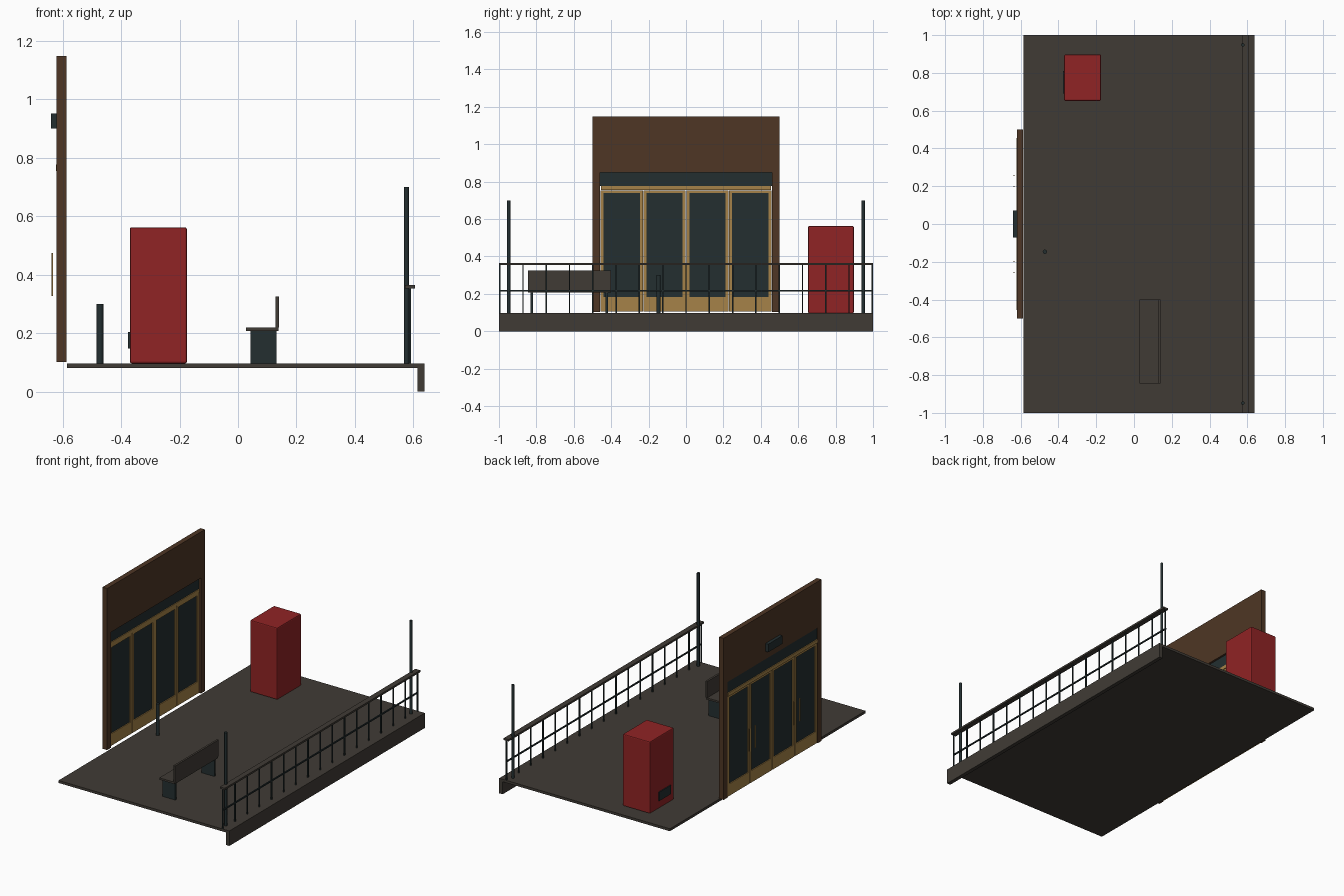
import bpy
import bmesh
import math

if "Cube" in bpy.data.objects:
    bpy.data.objects.remove(bpy.data.objects["Cube"])


def material(name, rgb):
    m = bpy.data.materials.new(name)
    m.diffuse_color = (*rgb, 1.0)
    m.use_nodes = True
    m.node_tree.nodes["Principled BSDF"].inputs["Base Color"].default_value = m.diffuse_color
    return m


STONE = material("grey brown deck", (0.051, 0.044, 0.036))
DARK = material("dark metal and glass", (0.017, 0.028, 0.030))
BROWN = material("brown wall", (0.077, 0.037, 0.018))
GOLD = material("brass", (0.38, 0.225, 0.065))
RED = material("red", (0.28, 0.017, 0.018))


def finish(name, bm, mat):
    me = bpy.data.meshes.new(name)
    bm.to_mesh(me)
    bm.free()
    me.materials.append(mat)
    ob = bpy.data.objects.new(name, me)
    bpy.context.collection.objects.link(ob)
    return ob


def boxes(name, spans, mat):
    """One object from boxes given as (x0, x1, y0, y1, z0, z1)."""
    bm = bmesh.new()
    for x0, x1, y0, y1, z0, z1 in spans:
        vs = bmesh.ops.create_cube(bm, size=1)["verts"]
        bmesh.ops.scale(bm, vec=(x1 - x0, y1 - y0, z1 - z0), verts=vs)
        bmesh.ops.translate(bm, vec=((x0 + x1) / 2, (y0 + y1) / 2, (z0 + z1) / 2), verts=vs)
    return finish(name, bm, mat)


def pole(name, x, y, z0, z1, r, mat):
    bm = bmesh.new()
    vs = bmesh.ops.create_cone(bm, cap_ends=True, segments=16, radius1=r, radius2=r, depth=z1 - z0)["verts"]
    bmesh.ops.translate(bm, vec=(x, y, (z0 + z1) / 2), verts=vs)
    for f in bm.faces:
        f.smooth = abs(f.normal.z) < 0.5
    for e in bm.edges:
        e.smooth = all(f.smooth for f in e.link_faces)
    return finish(name, bm, mat)


TOP = 0.097  # deck height

# Deck and its edge fascia
boxes("deck", [(-0.585, 0.638, -1, 1, 0.081, TOP)], STONE)
boxes("deck_fascia", [(0.613, 0.638, -1, 1, 0, 0.081)], STONE)

# Railing along the edge
boxes("handrail", [(0.571, 0.606, -1, 1, 0.353, 0.365)], STONE)
boxes("middle_rail", [(0.584, 0.592, -1, 1, 0.213, 0.221)], DARK)
boxes("balusters", [(0.585, 0.592, y - 0.0035, y + 0.0035, TOP, 0.353)
                    for y in [-0.9965 + 1.993 * i / 16 for i in range(17)]], DARK)
for side, y in (("left", -0.948), ("right", 0.948)):
    pole("tall_post_" + side, 0.576, y, TOP, 0.70, 0.009, DARK)

# Entrance wall: two jambs and the big lintel panel
boxes("wall_jambs", [(-0.62, -0.587, y0, y0 + 0.04, 0.102, 0.85) for y0 in (-0.5, 0.46)], BROWN)
boxes("wall_lintel", [(-0.62, -0.587, -0.5, 0.5, 0.85, 1.148)], BROWN)
boxes("transom_glass", [(-0.617, -0.60, -0.46, 0.46, 0.777, 0.85)], DARK)
boxes("door_track", [(-0.623, -0.595, -0.455, 0.455, 0.755, 0.777)], GOLD)

# Four glazed door leaves
frame, glass = [], []
for i in range(4):
    a = -0.458 + 0.229 * i + 0.002
    b = a + 0.225
    s = 0.016
    frame += [(-0.618, -0.598, a, a + s, 0.105, 0.753),
              (-0.618, -0.598, b - s, b, 0.105, 0.753),
              (-0.618, -0.598, a + s, b - s, 0.74, 0.753),
              (-0.618, -0.598, a + s, b - s, 0.105, 0.182)]
    glass.append((-0.612, -0.604, a + s, b - s, 0.182, 0.74))
boxes("door_frames", frame, GOLD)
boxes("door_glass", glass, DARK)
boxes("door_pulls", [(-0.638, -0.632, y - 0.003, y + 0.003, 0.327, 0.475)
                     for y in (-0.257, -0.198, 0.198, 0.257)], GOLD)

# Blank plaque above the doors
boxes("plaque", [(-0.64, -0.62, -0.072, 0.072, 0.90, 0.952)], DARK)

# Red vending cabinet with softened edges and a delivery flap
cabinet = boxes("vending_cabinet", [(-0.37, -0.175, 0.652, 0.897, TOP, 0.562)], RED)
bev = cabinet.modifiers.new("soft_edges", "BEVEL")
bev.width = 0.006
bev.segments = 2
boxes("delivery_flap", [(-0.376, -0.368, 0.69, 0.81, 0.148, 0.205)], DARK)

# Bench
boxes("bench_seat", [(0.028, 0.138, -0.845, -0.40, 0.207, 0.219)], STONE)
boxes("bench_back", [(0.128, 0.141, -0.845, -0.40, 0.219, 0.325)], STONE)
boxes("bench_legs", [(0.042, 0.132, y - 0.007, y + 0.007, TOP, 0.207) for y in (-0.824, -0.424)], DARK)

# Bollard beside the doors
pole("bollard", -0.472, -0.147, TOP, 0.30, 0.0115, DARK)
